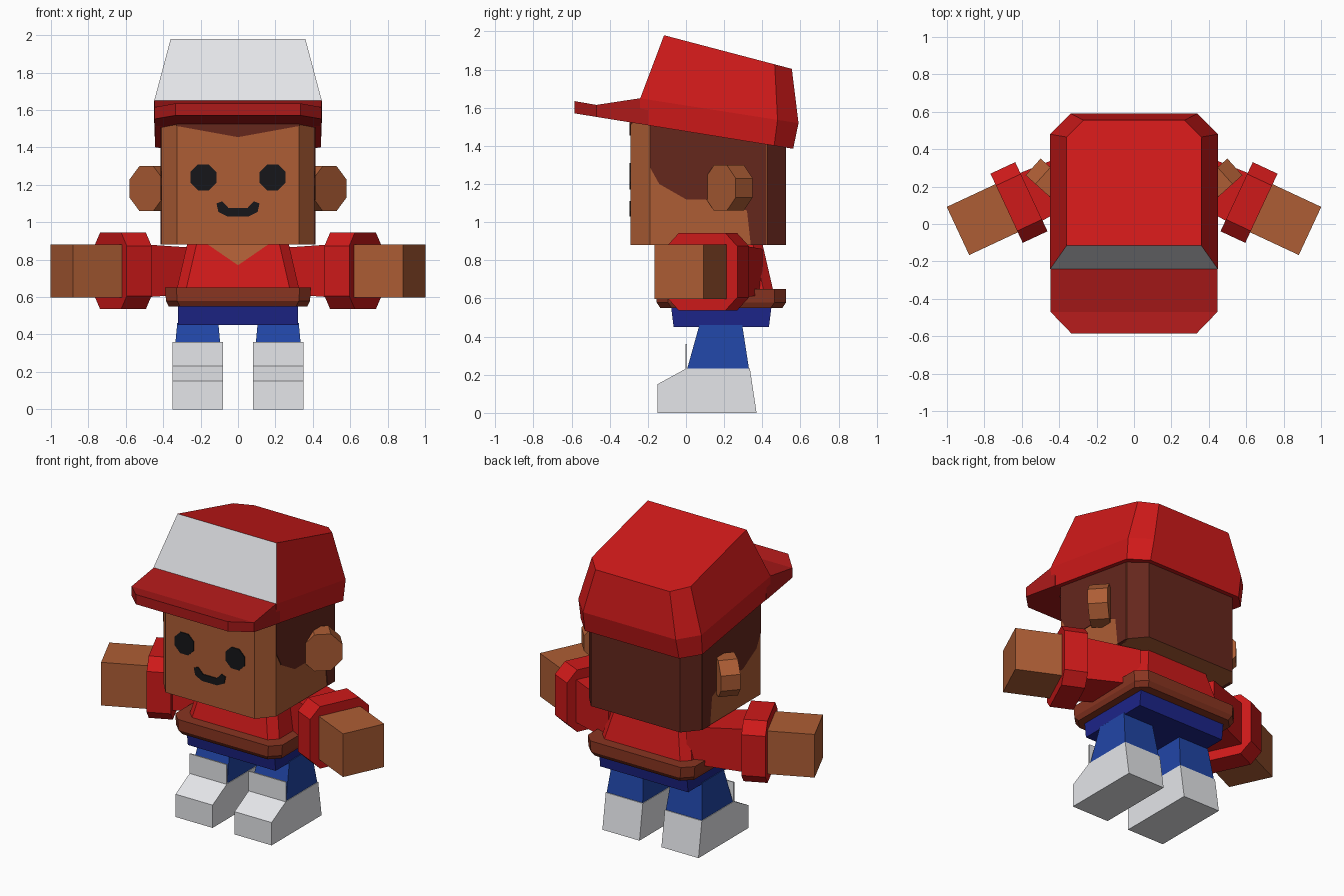
import bpy, bmesh, math
from mathutils import Vector

if "Cube" in bpy.data.objects:
    bpy.data.objects.remove(bpy.data.objects["Cube"])


def mat(name, r, g, b):
    m = bpy.data.materials.new(name)
    m.diffuse_color = (r, g, b, 1)
    m.use_nodes = True
    m.node_tree.nodes["Principled BSDF"].inputs["Base Color"].default_value = m.diffuse_color
    return m


RED = mat("red", .62, .01, .01)
BRIM = mat("deep_red", .42, .01, .01)
SKIN = mat("skin", .42, .11, .035)
HAIR = mat("hair", .13, .02, .012)
HEM = mat("hem", .25, .035, .015)
NAVY = mat("navy", .012, .018, .25)
BLUE = mat("blue", .015, .06, .38)
WHITE = mat("white", .78, .79, .82)
BLACK = mat("black", .008, .008, .01)


def loft(name, rings, *mats):
    """Bridge equal-sized point rings and cap both ends."""
    bm = bmesh.new()
    vs = [[bm.verts.new(p) for p in r] for r in rings]
    n = len(vs[0])
    for a, b in zip(vs, vs[1:]):
        for i in range(n):
            j = (i + 1) % n
            bm.faces.new((a[i], a[j], b[j], b[i]))
    bm.faces.new(vs[0][::-1])
    bm.faces.new(vs[-1])
    bmesh.ops.recalc_face_normals(bm, faces=bm.faces)
    me = bpy.data.meshes.new(name)
    bm.to_mesh(me)
    bm.free()
    ob = bpy.data.objects.new(name, me)
    bpy.context.collection.objects.link(ob)
    for m in mats:
        me.materials.append(m)
    return ob


def rect(x0, x1, y0, y1, z, cx=0, cy=0):
    """Horizontal rectangle, with cut corners when cx and cy are given."""
    if not cx:
        return [(x0, y0, z), (x1, y0, z), (x1, y1, z), (x0, y1, z)]
    return [(x0 + cx, y0, z), (x1 - cx, y0, z), (x1, y0 + cy, z), (x1, y1 - cy, z),
            (x1 - cx, y1, z), (x0 + cx, y1, z), (x0, y1 - cy, z), (x0, y0 + cy, z)]


def plate_y(name, pts, y0, y1, m):
    return loft(name, [[(x, y, z) for x, z in pts] for y in (y0, y1)], m)


# Head: cut-corner block with hair on the back
head = loft("head", [rect(-.41, .41, -.29, .525, z, .085, .1) for z in (.88, 1.53)], SKIN, HAIR)
for p in head.data.polygons:
    if p.normal.y > .3:
        p.material_index = 1

# Fringe point under the brim
plate_y("fringe", [(-.33, 1.525), (-.33, 1.515), (0, 1.455), (.33, 1.515), (.33, 1.525)],
        -.296, -.27, HAIR)

# Face features
for s in (1, -1):
    ring = [(s * .185 + .075 * math.cos(a), 1.24 + .075 * math.sin(a))
            for a in (math.radians(22.5 + 45 * k) for k in range(8))]
    plate_y("eye", ring, -.296, -.27, BLACK)
half = [(.05, 1.075), (.085, 1.112), (.115, 1.1), (.105, 1.055), (.055, 1.03)]
plate_y("mouth", half + [(-x, z) for x, z in half[::-1]], -.296, -.27, BLACK)

# Cap crown: bottom, band and top outlines on tilted planes
crown_rings = []
for x, yf, yb, c, z0, k in ((.443, -.24, .562, .1, 1.476, .162),
                            (.448, -.24, .59, .11, 1.612, .157),
                            (.36, -.115, .555, .09, 1.95, .263)):
    pts = [(x, yf), (x, yb - c), (x - c, yb), (c - x, yb), (-x, yb - c), (-x, yf)]
    crown_rings.append([(px, py, z0 - k * py) for px, py in pts])
crown = loft("cap_crown", crown_rings, RED, WHITE)
for p in crown.data.polygons:
    if p.normal.y < -.7 and p.center.z > 1.7:
        p.material_index = 1

# Cap brim: cross-sections from crown to tip
loft("cap_brim", [[(-w, y, 1.476 - .162 * y), (w, y, 1.476 - .162 * y), (w, y, zt), (-w, y, zt)]
                  for y, w, zt in ((-.2, .446, 1.645), (-.24, .446, 1.65),
                                   (-.47, .446, 1.615), (-.585, .335, 1.635))], BRIM)

# Shirt, collar opening, hem and waist
loft("shirt", [rect(-.33, .33, -.09, .46, .63, .05, .05),
               rect(-.27, .27, -.03, .40, .89, .05, .05)], RED)
loft("collar_opening", [[(-.16, -.035 + d, .88), (.16, -.035 + d, .88), (0, -.065 + d, .77)]
                        for d in (0, .04)], SKIN)
loft("shirt_hem", [rect(-.37, .37, -.135, .505, .55, .06, .06),
                   rect(-.385, .385, -.155, .525, .58, .06, .06),
                   rect(-.39, .39, -.155, .525, .65, .06, .06)], HEM)
loft("waist", [rect(-.32, .32, -.065, .435, .45), rect(-.32, .32, -.08, .45, .57)], NAVY)

for s in (1, -1):
    # Side hair with a curved lower edge around the ear
    prof = [(-.19, 1.53), (-.19, 1.29), (-.14, 1.2), (0, 1.12), (.2, 1.12),
            (.32, 1.06), (.34, .88), (.42, .88), (.42, 1.53)]
    loft("side_hair", [[(s * x, y, z) for y, z in prof] for x in (.39, .414)], HAIR)

    # Ear: thick octagon turned outward
    n = Vector((math.sin(math.radians(42)), -math.cos(math.radians(42)), 0))
    t = Vector((-n.y, n.x, 0))
    c, r = Vector((.45, .225, 1.18)), .12 / math.cos(math.pi / 8)
    rings = []
    for d in (-.06, .06):
        ps = [c + n * d + t * r * math.cos(a) + Vector((0, 0, r * math.sin(a)))
              for a in (math.radians(22.5 + 45 * k) for k in range(8))]
        rings.append([(s * p.x, p.y, p.z) for p in ps])
    loft("ear", rings, SKIN)

    # Arm: sleeve, cuff and hand along one axis
    ax, pr = Vector((.906, -.423)), Vector((.423, .906))

    def section(d, h, cut=0):
        out = []
        for a, _, b in [(q[0], 0, q[1]) for q in rect(-h, h, -h, h, 0, cut, cut)]:
            p = Vector((.615, .115)) + ax * d + pr * a
            out.append((s * p.x, p.y, .74 + b))
        return out

    loft("sleeve", [section(-.42, .12), section(-.05, .142)], RED)
    loft("cuff", [section(d, .204, .07) for d in (-.073, .073)], RED)
    loft("hand", [section(d, .142) for d in (0, .36)], SKIN)

    # Leg, shoe and upright shoe tongue
    loft("trouser_leg", [rect(s * .083, s * .347, .003, .332, .22),
                         rect(s * .105, s * .325, .07, .295, .46)], BLUE)
    shoe = [(-.15, 0), (.37, 0), (.335, .232), (0, .232), (-.15, .15)]
    loft("shoe", [[(s * x, y, z) for y, z in shoe] for x in (.08, .35)], WHITE)
    loft("shoe_tongue", [rect(s * .08, s * .35, -.003, .005, z) for z in (.22, .36)], WHITE)
